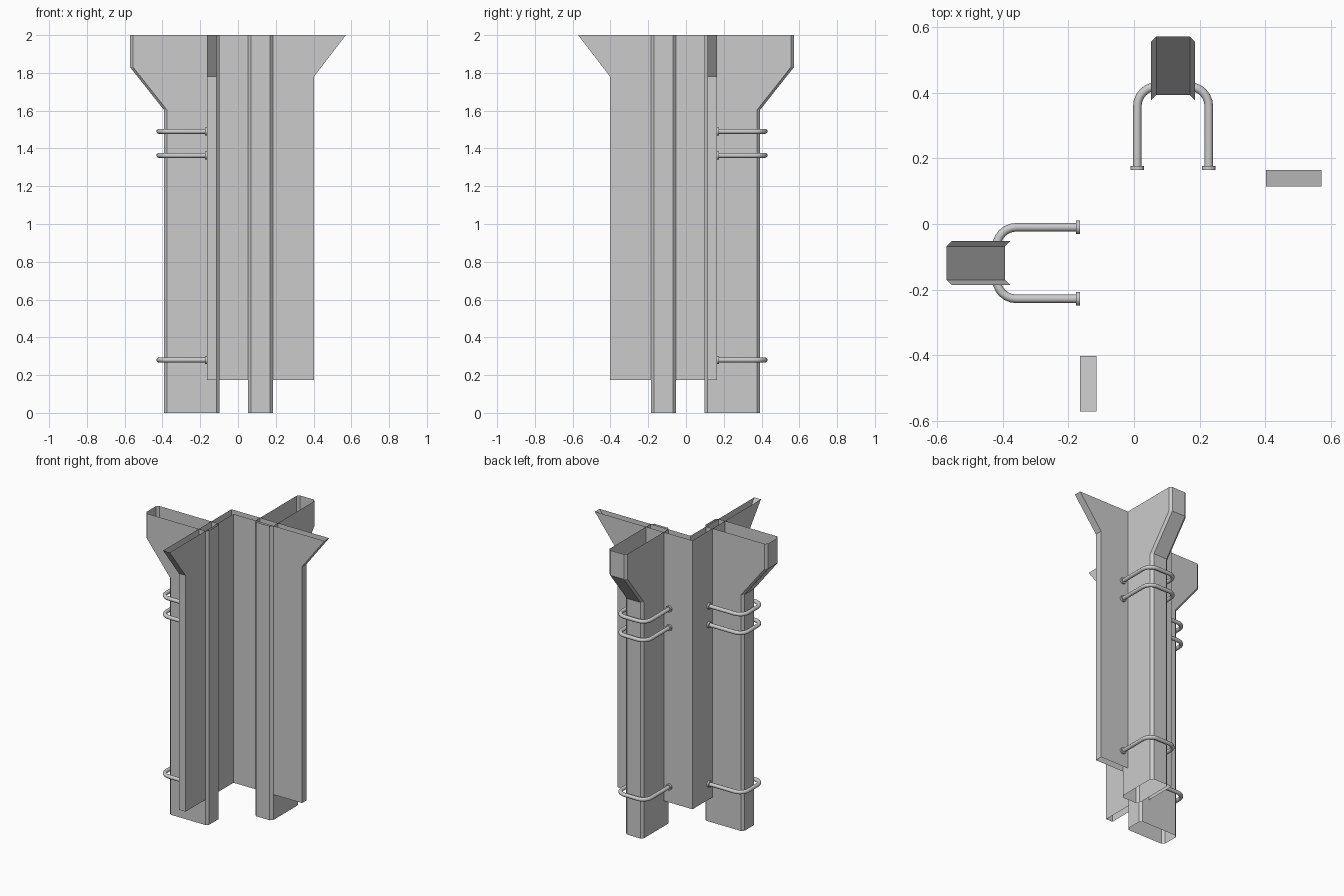
import bpy, bmesh
from math import pi, sin, cos
from mathutils import Vector, Matrix

if "Cube" in bpy.data.objects:
    bpy.data.objects.remove(bpy.data.objects["Cube"])

CX, HALF, CH = 0.119, 0.067, 0.016     # post centre, half width, corner chamfer
FRONT = 0.098                          # inner face of a post
PLATE = 0.164                          # outer face of the angle iron


def swap(p):
    """Mirror a point across the diagonal, onto the other arm."""
    return (-p[1], -p[0], *p[2:])


def keep(p):
    return p


def finish(bm, name):
    me = bpy.data.meshes.new(name)
    bm.to_mesh(me)
    bm.free()
    ob = bpy.data.objects.new(name, me)
    bpy.context.collection.objects.link(ob)
    return ob


def shell(name, rings, flip=False):
    """Open-ended skin through matching closed outlines."""
    bm = bmesh.new()
    vs = [[bm.verts.new(p) for p in r] for r in rings]
    n = len(vs[0])
    for a, b in zip(vs, vs[1:]):
        for i in range(n):
            j = (i + 1) % n
            f = bm.faces.new((a[i], a[j], b[j], b[i]))
            if flip:
                f.normal_flip()
    return finish(bm, name)


def post_ring(back, z):
    l, r = CX - HALF, CX + HALF
    return [(l + CH, FRONT, z), (r - CH, FRONT, z), (r, FRONT + CH, z), (r, back - CH, z),
            (r - CH, back, z), (l + CH, back, z), (l, back - CH, z), (l, FRONT + CH, z)]


def angle_ring(end, z):
    o, i = PLATE, 0.114
    return [(-o, o, z), (-o, -end, z), (-i, -end, z), (-i, i, z), (end, i, z), (end, o, z)]


def rod_path(z):
    """U shape around a post with rounded corners."""
    h, top, rad, steps = 0.109, 0.419, 0.06, 6
    pts = [(CX - h, PLATE, z)]
    for cx, start in ((CX - h + rad, pi), (CX + h - rad, pi / 2)):
        for k in range(steps + 1):
            a = start - k / steps * pi / 2
            pts.append((cx + rad * cos(a), top - rad + rad * sin(a), z))
    pts.append((CX + h, PLATE, z))
    return pts


def u_rod(name, z, place):
    pts = [Vector(place(p)) for p in rod_path(z)]
    bm = bmesh.new()
    sides, r, rings = 12, 0.013, []
    up = Vector((0, 0, 1))
    for i, p in enumerate(pts):
        t = (pts[min(i + 1, len(pts) - 1)] - pts[max(i - 1, 0)]).normalized()
        if i in (0, 1):
            t = (pts[1] - pts[0]).normalized()
        elif i >= len(pts) - 2:
            t = (pts[-1] - pts[-2]).normalized()
        side = t.cross(up)
        rings.append([bm.verts.new(p + r * (cos(2 * pi * k / sides) * side
                      + sin(2 * pi * k / sides) * up)) for k in range(sides)])
    for a, b in zip(rings, rings[1:]):
        for k in range(sides):
            j = (k + 1) % sides
            bm.faces.new((a[k], a[j], b[j], b[k]))
    # Collars where the rod meets the angle iron
    for p, q in ((pts[0], pts[1]), (pts[-1], pts[-2])):
        d = (q - p).normalized()
        m = Matrix.Translation(p + d * 0.006) @ d.to_track_quat('Z', 'Y').to_matrix().to_4x4()
        bmesh.ops.create_cone(bm, cap_ends=True, segments=16, radius1=0.021,
                              radius2=0.021, depth=0.012, matrix=m)
    bmesh.ops.recalc_face_normals(bm, faces=bm.faces)
    ob = finish(bm, name)
    bpy.ops.object.select_all(action='DESELECT')
    ob.select_set(True)
    bpy.context.view_layer.objects.active = ob
    bpy.ops.object.shade_smooth_by_angle(angle=0.7)


# L-shaped angle iron with flared ends, open top and bottom
shell("angle_iron", [angle_ring(0.402, 0.173), angle_ring(0.402, 1.78), angle_ring(0.571, 2.0)])

# Two hollow chamfered posts with bracket flares, and their U rods
levels = [(0.393, 0), (0.393, 1.605), (0.571, 1.83), (0.571, 2.0)]
for label, place in (("back", keep), ("left", swap)):
    shell(f"{label}_post", [[place(p) for p in post_ring(b, z)] for b, z in levels],
          flip=place is swap)
    for n, z in enumerate((0.28, 1.363, 1.49), 1):
        u_rod(f"{label}_u_rod_{n}", z, place)
